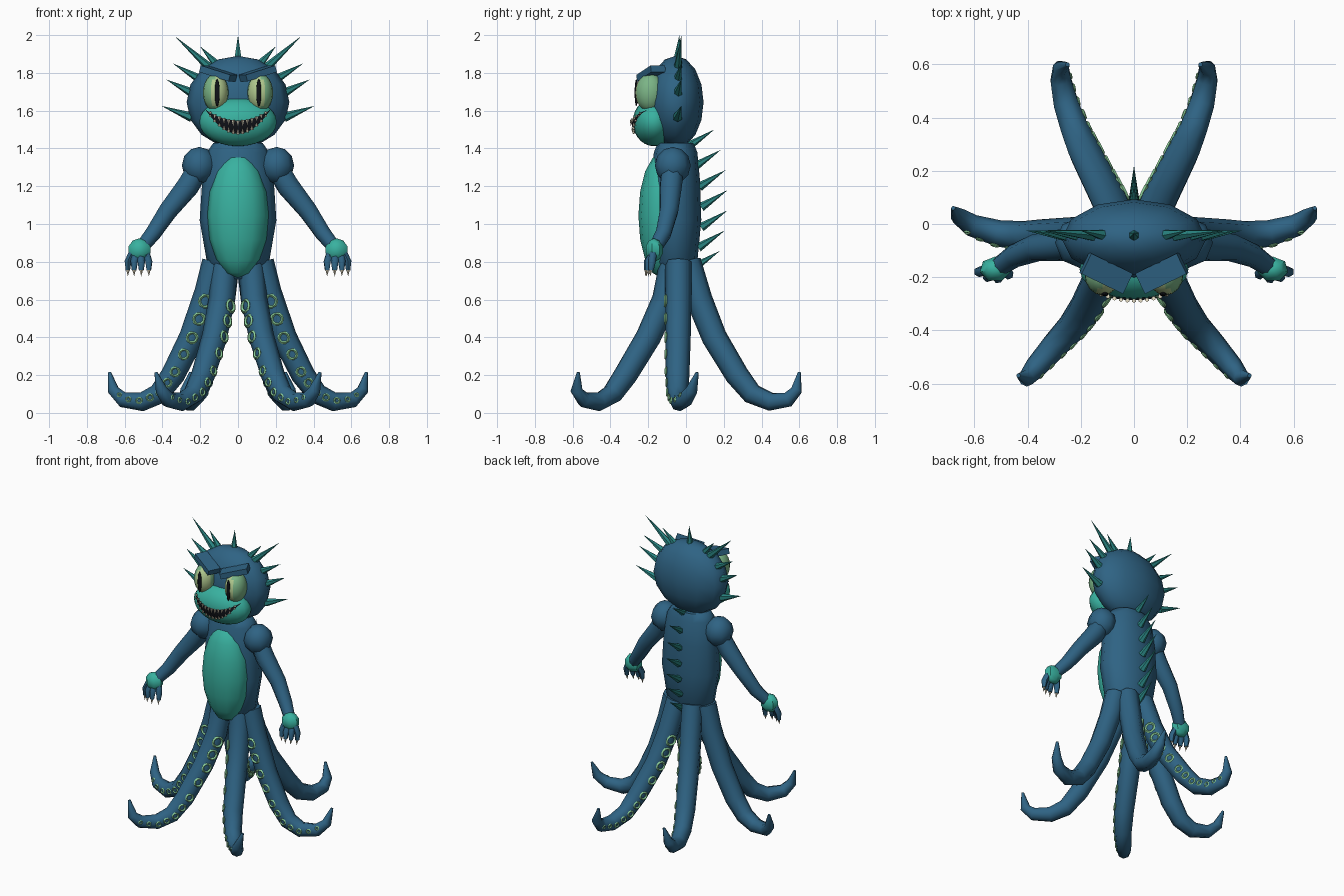
import bpy, bmesh, math
from mathutils import Vector, Matrix, Quaternion

if "Cube" in bpy.data.objects:
    bpy.data.objects.remove(bpy.data.objects["Cube"])


def material(name, rgb):
    m = bpy.data.materials.new(name)
    m.use_nodes = True
    m.diffuse_color = (*rgb, 1)
    m.node_tree.nodes["Principled BSDF"].inputs["Base Color"].default_value = (*rgb, 1)
    return m


BLUE = material("deep blue skin", (0.028, 0.125, 0.23))
TEAL = material("teal skin", (0.04, 0.44, 0.35))
SPIKE = material("dark teal spike", (0.022, 0.23, 0.22))
GREEN = material("pale green sucker", (0.26, 0.62, 0.32))
EYE = material("eye green", (0.2, 0.46, 0.24))
IRIS = material("eye pale yellow", (0.45, 0.6, 0.28))
BLACK = material("black", (0.005, 0.006, 0.009))
CREAM = material("tooth cream", (0.72, 0.66, 0.5))


def finish(bm, name, *mats, angle=60):
    bmesh.ops.recalc_face_normals(bm, faces=bm.faces)
    me = bpy.data.meshes.new(name)
    bm.to_mesh(me)
    bm.free()
    for m in mats:
        me.materials.append(m)
    ob = bpy.data.objects.new(name, me)
    bpy.context.collection.objects.link(ob)
    bpy.ops.object.select_all(action='DESELECT')
    ob.select_set(True)
    bpy.context.view_layer.objects.active = ob
    bpy.ops.object.shade_smooth_by_angle(angle=math.radians(angle))
    return ob


def loft(bm, rings, closed=False):
    """Skin a list of vertex rings, capping the ends unless closed."""
    pairs = list(zip(rings, rings[1:] + rings[:1]))
    for a, b in pairs if closed else pairs[:-1]:
        n = len(a)
        for i in range(n):
            bm.faces.new((a[i], a[(i + 1) % n], b[(i + 1) % n], b[i]))
    if not closed:
        bm.faces.new(rings[0])
        bm.faces.new(rings[-1])


def tube(bm, pts, radii, sides=8):
    pts = [Vector(p) for p in pts]
    last = len(pts) - 1
    rot, prev, rings = Quaternion(), Vector((0, 0, 1)), []
    for i, (p, r) in enumerate(zip(pts, radii)):
        t = (pts[min(i + 1, last)] - pts[max(i - 1, 0)]).normalized()
        rot = prev.rotation_difference(t) @ rot
        prev = t
        ring = []
        for k in range(sides):
            a = math.tau * k / sides
            ring.append(bm.verts.new(p + rot @ Vector((r * math.cos(a), r * math.sin(a), 0))))
        rings.append(ring)
    loft(bm, rings)


def cone(bm, base, tip, r, sides=6):
    base, tip = Vector(base), Vector(tip)
    d = tip - base
    m = Matrix.Translation((base + tip) / 2) @ d.to_track_quat('Z', 'Y').to_matrix().to_4x4()
    bmesh.ops.create_cone(bm, cap_ends=True, segments=sides, radius1=r, radius2=0,
                          depth=d.length, matrix=m)


def ball(bm, centre, size, u=12, v=8):
    m = Matrix.Translation(centre) @ Matrix.Diagonal((*size, 1))
    bmesh.ops.create_uvsphere(bm, u_segments=u, v_segments=v, radius=1, matrix=m)


def torus(bm, centre, normal, major, minor):
    q = Vector(normal).to_track_quat('Z', 'Y')
    rings = []
    for i in range(10):
        a = math.tau * i / 10
        out = Vector((math.cos(a), math.sin(a), 0))
        rings.append([bm.verts.new(centre + q @ (
            out * (major + minor * math.cos(b)) + Vector((0, 0, minor * math.sin(b)))))
            for b in (0, math.pi / 2, math.pi, -math.pi / 2)])
    loft(bm, rings, closed=True)


def mirrored(p, s):
    return Vector((p[0] * s, p[1], p[2]))


# Torso, belly, head and muzzle
bm = bmesh.new()
rings = []
for z, rx, ry in ((0.71, .08, .07), (.8, .165, .115), (1.02, .203, .136),
                  (1.22, .19, .13), (1.38, .165, .115), (1.43, .13, .095)):
    rings.append([bm.verts.new((rx * math.cos(math.tau * k / 12),
                                ry * math.sin(math.tau * k / 12) - .055, z)) for k in range(12)])
loft(bm, rings)
finish(bm, "torso", BLUE)
for name, mat, centre, size in (
        ("belly", TEAL, (0, -.13, 1.045), (.163, .122, .33)),
        ("head", BLUE, (0, -.055, 1.645), (.272, .148, .245))):
    bm = bmesh.new()
    ball(bm, centre, size)
    finish(bm, name, mat)
MC, MR = (0, -.17, 1.54), (.205, .112, .128)
bm = bmesh.new()
ball(bm, MC, MR, 20, 14)
finish(bm, "muzzle", TEAL)


# Grinning mouth laid on the muzzle, with two rows of teeth
def on_muzzle(x, z, lift):
    k = 1 - (x / MR[0]) ** 2 - ((z - MC[2]) / MR[2]) ** 2
    return Vector((x, MC[1] - MR[1] * math.sqrt(max(k, .06)) - lift, z))


def lip(t, upper):
    """Height of the upper or lower lip, t from -1 to 1."""
    return (1.548 if upper else 1.478) + (.057 if upper else .127) * t * t


bm = bmesh.new()
grid = []
for i in range(25):
    t = i / 12 - 1
    lo, hi = lip(t, False), lip(t, True)
    grid.append([bm.verts.new(on_muzzle(t * .172, lo + (hi - lo) * j / 4, .005)) for j in range(5)])
for a, b in zip(grid, grid[1:]):
    for j in range(4):
        bm.faces.new((a[j], b[j], b[j + 1], a[j + 1]))
bmesh.ops.remove_doubles(bm, verts=bm.verts, dist=.0005)
finish(bm, "mouth", BLACK)
bm = bmesh.new()
for i in range(13):
    t = (i - 6) / 7
    for upper in (True, False):
        z, gap = lip(t, upper), lip(t, True) - lip(t, False)
        reach = gap * (-.45 if upper else .38)
        cone(bm, on_muzzle(t * .172, z, .007), on_muzzle(t * .172, z + reach, .012), .0085, 5)
finish(bm, "teeth", CREAM, angle=30)

# Spikes around the head and down the spine
bm = bmesh.new()
cone(bm, (0, -.045, 1.86), (0, -.035, 2.0), .024)
for s in (1, -1):
    for base, tip in (((.13, 1.81), (.335, 1.995)), ((.1, 1.83), (.2, 1.94)),
                      ((.19, 1.76), (.345, 1.85)), ((.235, 1.69), (.38, 1.765)),
                      ((.245, 1.565), (.405, 1.625))):
        cone(bm, (s * base[0], -.045, base[1]), (s * tip[0], -.025, tip[1]), .026)
finish(bm, "head_spikes", SPIKE, angle=30)
bm = bmesh.new()
for i, y in enumerate((.15, .185, .21, .22, .22, .205, .18)):
    z = 1.5 - i * .107
    cone(bm, (0, y - .14, z - .09), (0, y, z), .024)
finish(bm, "spine_spikes", SPIKE, angle=30)

# Tentacle paths on the left: points, and the direction the suckers face
RADII = (.07, .07, .067, .063, .056, .05, .042, .032, .008)
TENTACLES = {
    "front": (((.07, -.07, .8), (.085, -.11, .6), (.125, -.2, .4), (.185, -.32, .2), (.235, -.39, .1),
               (.3, -.46, .058), (.37, -.54, .07), (.405, -.58, .12), (.435, -.57, .215)),
              (-.8, -.6, .05)),
    "side": (((.12, -.04, .8), (.16, -.04, .64), (.245, -.042, .4), (.345, -.045, .2), (.42, -.045, .1),
              (.51, -.035, .058), (.61, -.005, .07), (.66, .03, .12), (.68, .06, .215)),
             (-.1, -1, .1)),
    "back": (((.06, .01, .8), (.085, .07, .6), (.125, .15, .4), (.185, .27, .2), (.22, .35, .1),
              (.255, .45, .058), (.275, .54, .07), (.275, .585, .12), (.25, .6, .215)),
             (-.9, .4, .05)),
}


def along(pts, f):
    i = min(int(f), len(pts) - 2)
    return pts[i].lerp(pts[i + 1], f - i), (pts[i + 1] - pts[i]).normalized(), \
        RADII[i] + (RADII[i + 1] - RADII[i]) * (f - i)


for s, side in ((1, "left"), (-1, "right")):
    for name, (path, facing) in TENTACLES.items():
        pts = [mirrored(p, s) for p in path]
        bm = bmesh.new()
        tube(bm, pts, RADII)
        finish(bm, f"{side}_{name}_tentacle", BLUE)
        bm = bmesh.new()
        for k in range(11):
            c, t, r = along(pts, 1.2 + k * .38 + .012 * k * k)
            n = mirrored(facing, s)
            n = (n - t * n.dot(t)).normalized()
            torus(bm, c + n * r * .95, n, .031 - .0021 * k, .0085 - .0004 * k)
        finish(bm, f"{side}_{name}_suckers", GREEN, angle=30)

    # Shoulder, arm, hand, fingers and claws
    bm = bmesh.new()
    ball(bm, (s * .205, -.07, 1.31), (.092, .095, .098), 8, 6)
    finish(bm, f"{side}_shoulder", BLUE)
    bm = bmesh.new()
    tube(bm, [mirrored(p, s) for p in ((.2, -.07, 1.31), (.265, -.08, 1.2), (.37, -.09, 1.07),
                                       (.45, -.12, .95), (.515, -.165, .87))],
         (.06, .062, .052, .044, .036))
    finish(bm, f"{side}_arm", BLUE)
    bm = bmesh.new()
    ball(bm, (s * .522, -.17, .862), (.062, .05, .062), 7, 5)
    finish(bm, f"{side}_hand", TEAL, angle=40)
    fingers, claws = bmesh.new(), bmesh.new()
    for x0, x1, y in ((.485, .472, -.19), (.515, .512, -.205), (.54, .55, -.2), (.562, .583, -.18)):
        tube(fingers, [(s * x0, -.175, .845), (s * x1, y, .8), (s * x1, y - .005, .755)],
             (.02, .02, .013), 6)
        cone(claws, (s * x1, y - .005, .758), (s * x1, y - .01, .722), .01, 5)
    finish(fingers, f"{side}_fingers", BLUE)
    finish(claws, f"{side}_claws", CREAM)

    # Eye with a pale iris band, slit pupil and slanted brow
    cx, cy, cz = s * .118, -.19, 1.695
    bm = bmesh.new()
    ball(bm, (cx, cy, cz), (.068, .078, .1), 16, 12)
    for f in bm.faces:
        c = f.calc_center_median()
        f.material_index = int(c.y < cy and math.hypot((c.x - cx + s * .012) / .046, (c.z - cz) / .085) < 1)
    finish(bm, f"{side}_eye", EYE, IRIS)
    bm = bmesh.new()
    ball(bm, (cx - s * .008, cy - .073, cz), (.014, .009, .072), 10, 8)
    finish(bm, f"{side}_pupil", BLACK)
    bm = bmesh.new()
    m = (Matrix.Translation((s * .105, -.185, 1.797)) @ Matrix.Rotation(s * .45, 4, 'Z')
         @ Matrix.Rotation(-s * .28, 4, 'Y') @ Matrix.Diagonal((.18, .085, .036, 1)))
    bmesh.ops.create_cube(bm, size=1, matrix=m)
    finish(bm, f"{side}_brow", BLUE, angle=30)
